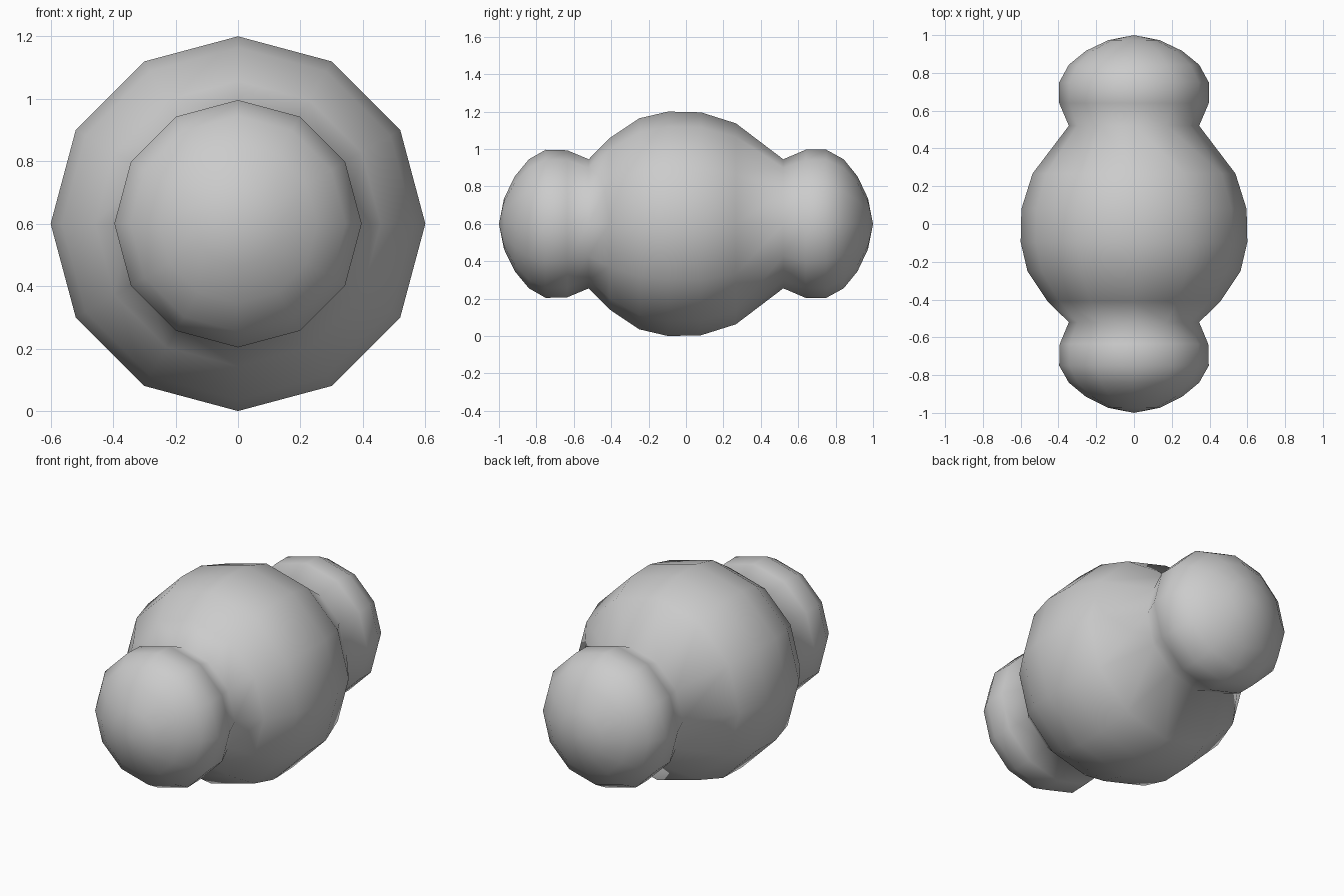
import bpy, bmesh
from math import sin, cos, tau

if "Cube" in bpy.data.objects:
    bpy.data.objects.remove(bpy.data.objects["Cube"])

SIDES = 12
CENTRE_Z = 0.6

# Profile along the y axis: (y, radius)
PROFILE = [
    (-0.973, 0.136), (-0.915, 0.254), (-0.84, 0.345), (-0.75, 0.396),
    (-0.635, 0.393), (-0.52, 0.345),                                   # front lobe, neck
    (-0.41, 0.457), (-0.25, 0.564), (-0.096, 0.60), (0.08, 0.596),
    (0.267, 0.537), (0.52, 0.345),                                     # main body, neck
    (0.64, 0.396), (0.75, 0.396), (0.843, 0.345), (0.917, 0.254), (0.973, 0.136),
]

bm = bmesh.new()


def ring(y, r):
    return [bm.verts.new((r * cos(tau * i / SIDES), y, CENTRE_Z + r * sin(tau * i / SIDES)))
            for i in range(SIDES)]


# Turned body
rings = [ring(y, r) for y, r in PROFILE]
for a, b in zip(rings, rings[1:]):
    for i in range(SIDES):
        j = (i + 1) % SIDES
        bm.faces.new((a[i], a[j], b[j], b[i]))

# Pointed fans closing both ends
for y, loop in ((-1, rings[0]), (1, rings[-1])):
    tip = bm.verts.new((0, y, CENTRE_Z))
    for i in range(SIDES):
        bm.faces.new((tip, loop[i], loop[(i + 1) % SIDES]))

bmesh.ops.recalc_face_normals(bm, faces=bm.faces)
for f in bm.faces:
    f.smooth = True

mesh = bpy.data.meshes.new("three_lobed_body")
bm.to_mesh(mesh)
bm.free()
bpy.context.collection.objects.link(bpy.data.objects.new("three_lobed_body", mesh))
